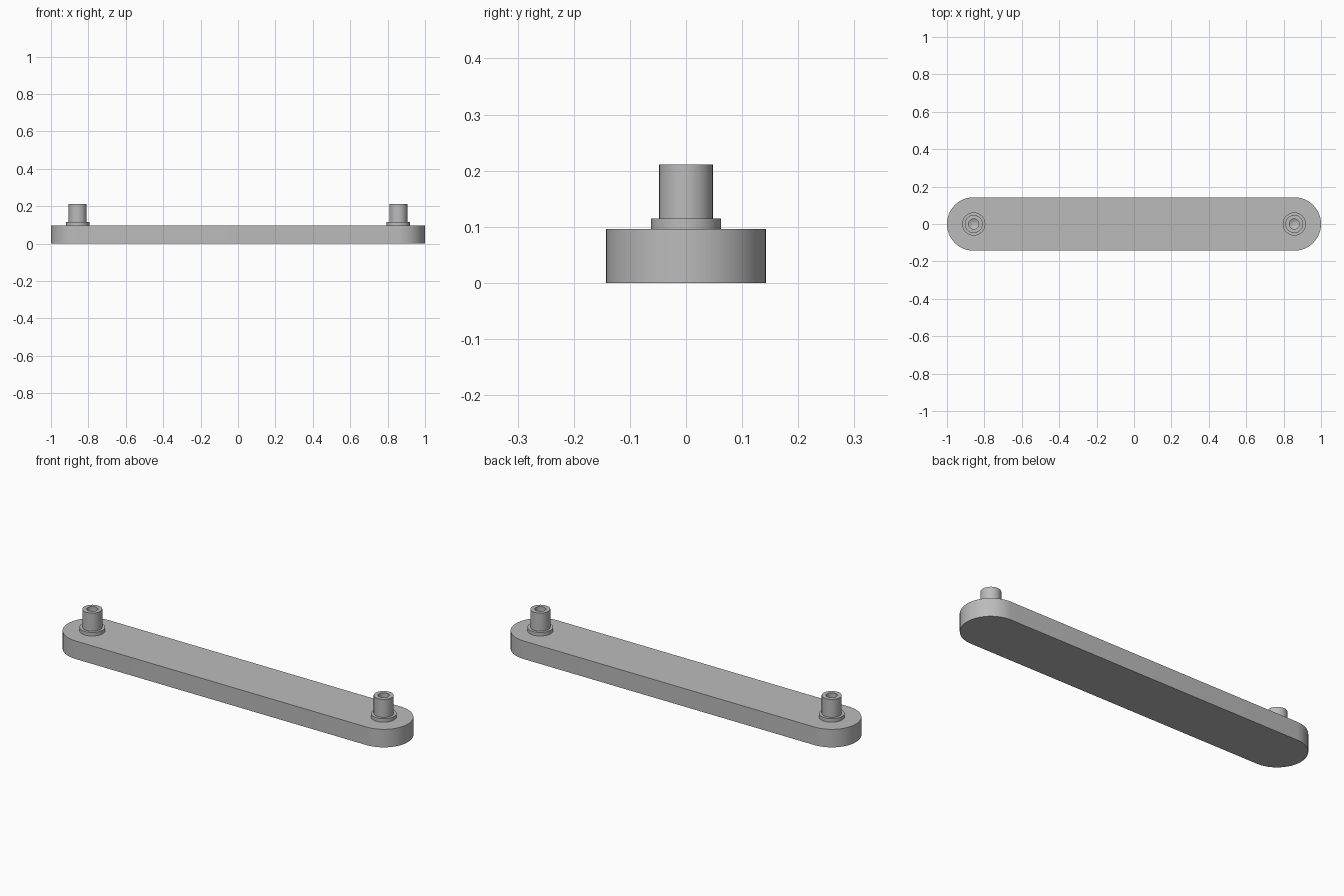
import bpy
import bmesh
from math import cos, sin, pi

cube = bpy.data.objects.get("Cube")
if cube:
    bpy.data.objects.remove(cube, do_unlink=True)

END_X = 0.857      # centre of each rounded end
RADIUS = 0.143     # half width of the bar
THICK = 0.096      # bar thickness

grey = bpy.data.materials.new("plain_grey")
grey.use_nodes = True
colour = (0.5, 0.5, 0.5, 1)
grey.diffuse_color = colour
grey.node_tree.nodes["Principled BSDF"].inputs["Base Color"].default_value = colour


def finish(name, bm):
    """Turn a bmesh into a smooth-shaded object with sharp edges kept."""
    bmesh.ops.recalc_face_normals(bm, faces=bm.faces)
    mesh = bpy.data.meshes.new(name)
    bm.to_mesh(mesh)
    bm.free()
    mesh.materials.append(grey)
    obj = bpy.data.objects.new(name, mesh)
    bpy.context.collection.objects.link(obj)
    bpy.ops.object.select_all(action="DESELECT")
    obj.select_set(True)
    bpy.context.view_layer.objects.active = obj
    bpy.ops.object.shade_smooth_by_angle(angle=pi / 6)
    return obj


def make_bar(steps=24):
    """Flat bar with two half-round ends."""
    bm = bmesh.new()
    outline = []
    for side in (1, -1):
        for i in range(steps + 1):
            a = -pi / 2 + pi * i / steps
            outline.append(bm.verts.new((side * (END_X + RADIUS * cos(a)),
                                         side * RADIUS * sin(a), 0)))
    base = bm.faces.new(outline)
    top = bmesh.ops.extrude_face_region(bm, geom=[base], use_keep_orig=True)
    moved = [v for v in top["geom"] if isinstance(v, bmesh.types.BMVert)]
    bmesh.ops.translate(bm, verts=moved, vec=(0, 0, THICK))
    return finish("bar", bm)


def make_pin(name, x, sides=32):
    """Collared pin with a drilled blind hole, turned from one profile."""
    profile = [(0.062, THICK), (0.062, 0.115), (0.048, 0.115), (0.048, 0.211),
               (0.027, 0.211), (0.027, 0.13), (0, 0.115)]
    bm = bmesh.new()
    verts = [bm.verts.new((r, 0, z)) for r, z in profile]
    edges = [bm.edges.new(pair) for pair in zip(verts, verts[1:])]
    bmesh.ops.spin(bm, geom=verts + edges, cent=(0, 0, 0), axis=(0, 0, 1),
                   angle=2 * pi, steps=sides)
    bmesh.ops.remove_doubles(bm, verts=bm.verts, dist=0.0001)
    # closed underside, so normals point outward
    rim = [e for e in bm.edges if e.is_boundary]
    bmesh.ops.holes_fill(bm, edges=rim, sides=0)
    pin = finish(name, bm)
    pin.location.x = x
    return pin


make_bar()
make_pin("left_pin", END_X)
make_pin("right_pin", -END_X)
